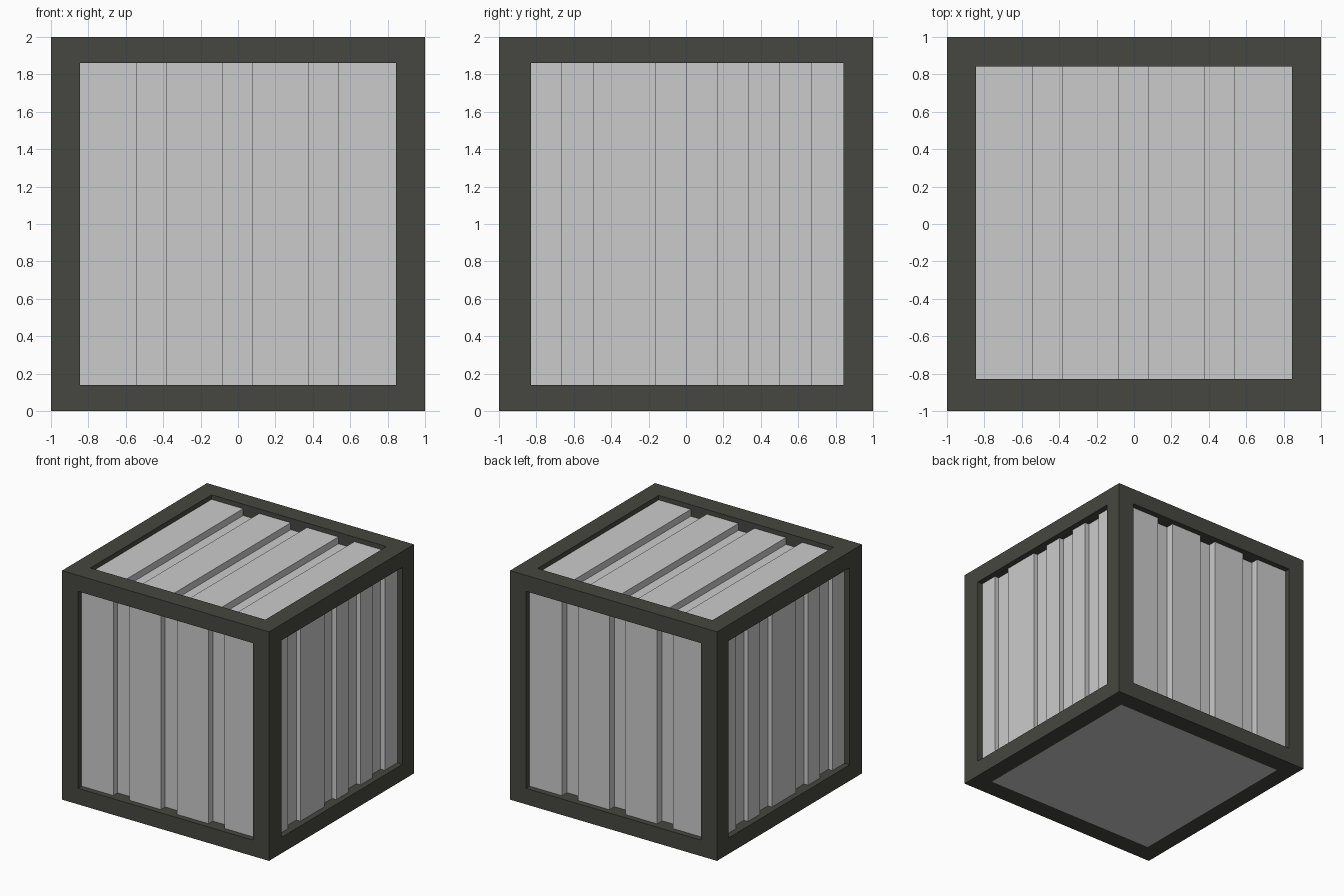
import bpy, bmesh
from mathutils import Vector

if "Cube" in bpy.data.objects:
    bpy.data.objects.remove(bpy.data.objects["Cube"])

# Opening of the frame on each axis
X0, X1 = -0.845, 0.845
Y0, Y1 = -0.83, 0.842
Z0, Z1 = 0.14, 1.86
BACK = 0.86          # inner plane of the corrugated panels

dark = bpy.data.materials.new("dark_frame")
dark.diffuse_color = (0.062, 0.062, 0.052, 1)
dark.use_nodes = True
dark.node_tree.nodes["Principled BSDF"].inputs["Base Color"].default_value = dark.diffuse_color


def finish(name, bm, mat=None):
    bmesh.ops.recalc_face_normals(bm, faces=bm.faces)
    mesh = bpy.data.meshes.new(name)
    bm.to_mesh(mesh)
    bm.free()
    if mat:
        mesh.materials.append(mat)
    obj = bpy.data.objects.new(name, mesh)
    bpy.context.collection.objects.link(obj)


def add_box(bm, lo, hi):
    lo, hi = Vector(lo), Vector(hi)
    verts = bmesh.ops.create_cube(bm, size=1)["verts"]
    for v in verts:
        v.co = (lo + hi) / 2 + v.co * (hi - lo)


def corrugated(name, u0, u1, v0, v1, grooves, face, depth, place):
    """Profile in (u, outward distance), extruded along v."""
    pts = [(u0, BACK), (u0, face)]
    for a, b in grooves:
        pts += [(a, face), (a, face - depth), (b, face - depth), (b, face)]
    pts += [(u1, face), (u1, BACK)]
    bm = bmesh.new()
    cap = bm.faces.new([bm.verts.new(place(u, d, v0)) for u, d in pts])
    ext = bmesh.ops.extrude_face_region(bm, geom=[cap], use_keep_orig=True)["geom"]
    shift = Vector(place(0, 0, v1)) - Vector(place(0, 0, v0))
    bmesh.ops.translate(bm, vec=shift,
                        verts=[g for g in ext if isinstance(g, bmesh.types.BMVert)])
    finish(name, bm)


# Frame: four posts, plus rails between them at top and bottom
xs, ys, zs = [(-1, X0), (X1, 1)], [(-1, Y0), (Y1, 1)], [(0, Z0), (Z1, 2)]
for name, ranges in (("corner_posts", (xs, ys, [(0, 2)])),
                     ("front_back_rails", ([(X0, X1)], ys, zs)),
                     ("side_rails", (xs, [(Y0, Y1)], zs))):
    bm = bmesh.new()
    for a in ranges[0]:
        for b in ranges[1]:
            for c in ranges[2]:
                add_box(bm, (a[0], b[0], c[0]), (a[1], b[1], c[1]))
    finish(name, bm, dark)

# Corrugated panels: three grooves on front, back and top, four on the sides
three = [(-0.54, -0.385), (-0.08, 0.075), (0.38, 0.535)]
right = [(-0.665, -0.495), (-0.163, 0.0), (0.17, 0.335), (0.5, 0.67)]
left = [(-0.665, -0.495), (-0.33, -0.163), (0.17, 0.335), (0.5, 0.67)]
corrugated("front_panel", X0, X1, Z0, Z1, three, 0.95, 0.06, lambda u, d, v: (u, -d, v))
corrugated("back_panel", X0, X1, Z0, Z1, three, 0.95, 0.07, lambda u, d, v: (u, d, v))
corrugated("top_panel", X0, X1, Y0, Y1, three, 0.96, 0.06, lambda u, d, v: (u, v, 1 + d))
corrugated("right_panel", Y0, Y1, Z0, Z1, right, 0.95, 0.04, lambda u, d, v: (d, u, v))
corrugated("left_panel", Y0, Y1, Z0, Z1, left, 0.95, 0.04, lambda u, d, v: (-d, u, v))

# Flat floor, flush with the frame
bm = bmesh.new()
add_box(bm, (X0, Y0, 0), (X1, Y1, 0.1))
finish("floor_panel", bm)
